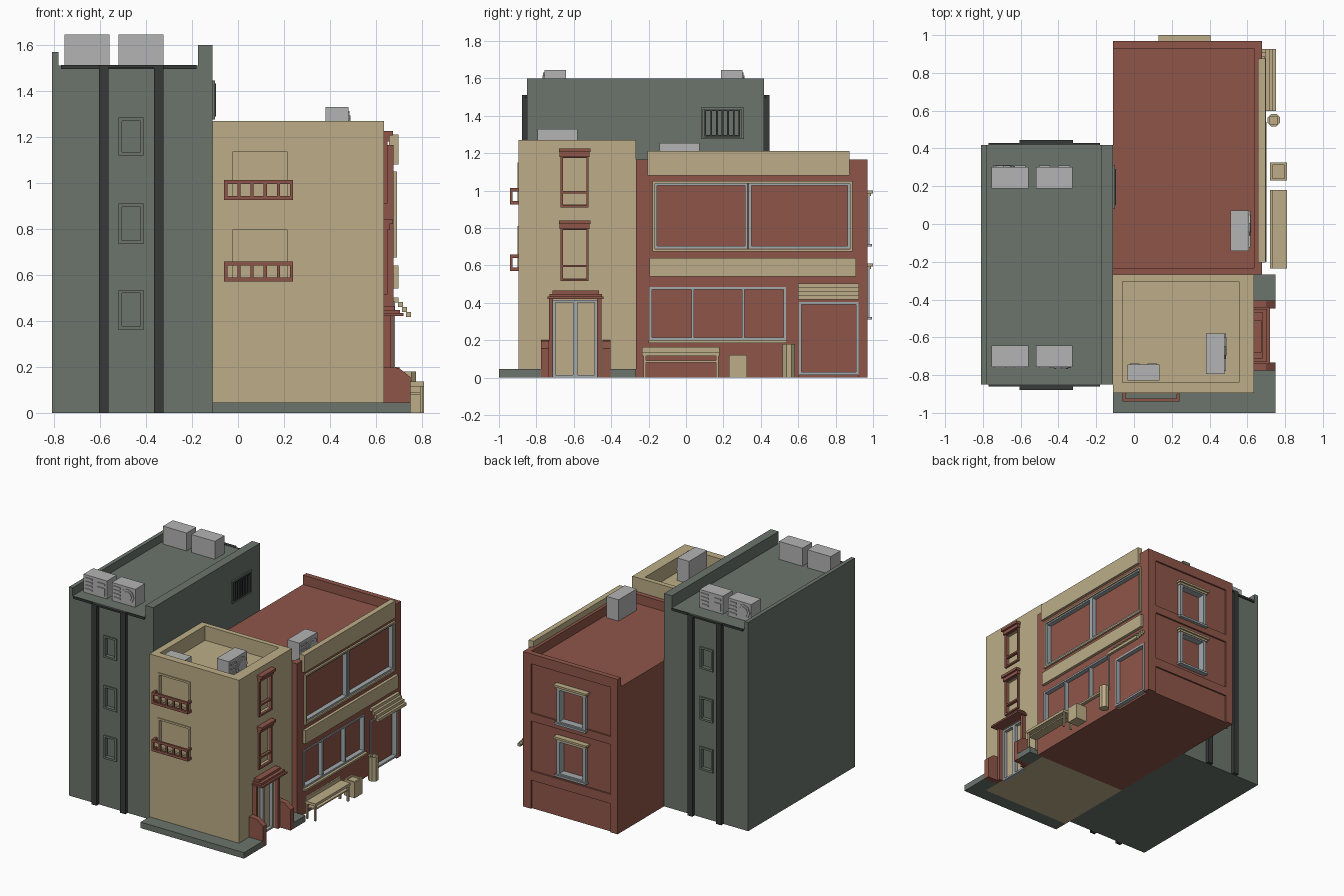
import bpy, bmesh, math
from mathutils import Matrix, Vector

if "Cube" in bpy.data.objects:
    bpy.data.objects.remove(bpy.data.objects["Cube"], do_unlink=True)


def material(name, *rgb):
    mat = bpy.data.materials.new(name)
    colour = [((c / 255 + .055) / 1.055) ** 2.4 for c in rgb] + [1]
    mat.use_nodes = True
    mat.diffuse_color = colour
    mat.node_tree.nodes["Principled BSDF"].inputs["Base Color"].default_value = colour
    return mat


GRAY = material("gray plaster", 108, 117, 108)
TAN = material("tan plaster", 189, 174, 136)
RED = material("red brick", 143, 86, 73)
DARK = material("dark metal", 55, 56, 56)
LIGHT = material("light gray metal", 180, 180, 180)
TRIM = material("pale window trim", 163, 170, 174)

# Main planes of the three buildings
LEFT, SPLIT, TAN_X, RED_X = -.81, -.11, .635, .677
TAN_Y, MID_Y, BACK_Y = -.895, -.268, .97
GRAY_F, GRAY_B = -.85, .418


def add_box(bm, x0, x1, y0, y1, z0, z1):
    lo, hi = Vector((x0, y0, z0)), Vector((x1, y1, z1))
    size = Matrix.Diagonal((*(hi - lo), 1))
    bmesh.ops.create_cube(bm, size=1, matrix=Matrix.Translation((lo + hi) / 2) @ size)


def finish(name, mat, bm):
    bmesh.ops.recalc_face_normals(bm, faces=bm.faces)
    mesh = bpy.data.meshes.new(name)
    bm.to_mesh(mesh)
    bm.free()
    mesh.materials.append(mat)
    obj = bpy.data.objects.new(name, mesh)
    bpy.context.collection.objects.link(obj)
    return obj


def boxes(name, mat, *parts):
    bm = bmesh.new()
    for part in parts:
        add_box(bm, *part)
    return finish(name, mat, bm)


def slab(axis, d0, d1, u0, u1, z0, z1):
    """Box on a wall: d is depth along the axis, u runs along the wall."""
    d0, d1 = min(d0, d1), max(d0, d1)
    return (d0, d1, u0, u1, z0, z1) if axis == "x" else (u0, u1, d0, d1, z0, z1)


def ring(axis, d0, d1, u0, u1, z0, z1, w):
    """Four bars framing a wall opening."""
    return [slab(axis, d0, d1, u0, u1, z0, z0 + w), slab(axis, d0, d1, u0, u1, z1 - w, z1),
            slab(axis, d0, d1, u0, u0 + w, z0 + w, z1 - w),
            slab(axis, d0, d1, u1 - w, u1, z0 + w, z1 - w)]


def cut(obj, *parts):
    cutter = boxes("cutter", obj.data.materials[0], *parts)
    cutter.hide_render = True
    mod = obj.modifiers.new("cut", "BOOLEAN")
    mod.operation, mod.object, mod.solver = "DIFFERENCE", cutter, "EXACT"
    bpy.context.view_layer.objects.active = obj
    bpy.ops.object.modifier_apply(modifier=mod.name)
    bpy.data.objects.remove(cutter, do_unlink=True)


def air_unit(name, x, y, z, w, d, h, turn=0, fan=False):
    """Roof unit standing at x, y, z; its detailed side faces -y before turning."""
    bm = bmesh.new()
    add_box(bm, -w / 2, w / 2, -d / 2, d / 2, 0, h)
    front = -d / 2
    for k in range(4):
        zc = h * (.18 + .2 * k)
        add_box(bm, -w * .42, -w * .12, front - .006, front, zc, zc + h * .08)
    if fan:
        spot = Matrix.Translation((w * .18, front, h / 2)) @ Matrix.Rotation(math.pi / 2, 4, "X")
        for radius, depth in ((.4, .012), (.28, .02)):
            bmesh.ops.create_cone(bm, cap_ends=True, segments=8, radius1=h * radius,
                                  radius2=h * radius, depth=depth, matrix=spot)
    else:
        add_box(bm, w * .12, w * .42, front - .006, front, h * .12, h * .55)
        add_box(bm, w * .12, w * .42, front - .006, front, h * .7, h * .8)
    place = Matrix.Translation((x, y, z)) @ Matrix.Rotation(math.radians(turn), 4, "Z")
    bm.transform(place)
    return finish(name, LIGHT, bm)


# Gray tower with side parapets
tower = boxes("gray_tower", GRAY, (LEFT, SPLIT, GRAY_F, GRAY_B, 0, 1.6))
cut(tower, (LEFT + .03, SPLIT - .065, -1.2, 1, 1.51, 2))
cut(tower, (LEFT - .1, LEFT + .03, -1.2, 1, 1.57, 2))
tower_rows = [(.36, .535), (.735, .91), (1.12, 1.285)]
for side, wall, out in (("front", GRAY_F, -1), ("back", GRAY_B, 1)):
    cut(tower, *[slab("y", wall - out * .02, wall + out * .1, -.505, -.425, a + .015, b - .015)
                 for a, b in tower_rows])
    bars = []
    for a, b in tower_rows:
        bars += ring("y", wall, wall + out * .008, -.52, -.41, a, b, .015)
    boxes(f"tower_{side}_window_frames", GRAY, *bars)
    boxes(f"tower_{side}_pilasters", DARK,
          *[slab("y", wall, wall + out * .028, u, u + .042, 0, 1.5) for u in (-.605, -.365)],
          slab("y", wall, wall + out * .028, -.605, -.323, 1.5, 1.512),
          slab("y", wall, wall + out * .01, -.77, -.18, 1.495, 1.512))
    for k, u in enumerate((-.657, -.422)):
        air_unit(f"tower_{side}_air_unit_{k}", u, -.7 if out < 0 else .245, 1.51, .195, .115, .135,
                 turn=0 if out < 0 else 180, fan=(k == 1) == (out < 0))

# Barred window on the tower side
bars = ring("x", SPLIT, SPLIT + .01, .08, .31, 1.275, 1.445, .012)
boxes("barred_window_frame", GRAY, *bars)
boxes("window_bars", DARK, *ring("x", SPLIT, SPLIT + .014, .1, .29, 1.288, 1.432, .008),
      *[slab("x", SPLIT, SPLIT + .012, u, u + .01, 1.29, 1.43) for u in (.13, .16, .19, .22, .25)])

# Tan corner building with sunken roof
corner = boxes("tan_building", TAN, (SPLIT, TAN_X, TAN_Y, MID_Y, 0, 1.27))
cut(corner, (SPLIT + .05, TAN_X - .08, TAN_Y + .055, MID_Y - .037, 1.16, 2))
balconies = [(.925, 1.15), (.57, .81)]
cut(corner, *[slab("y", TAN_Y - .1, TAN_Y + .02, -.025, .215, a + .01, b - .015) for a, b in balconies])
air_unit("corner_air_unit", .43, -.687, 1.16, .215, .1, .17, turn=90, fan=True)
air_unit("corner_low_air_unit", .05, -.787, 1.16, .17, .085, .1, turn=180)

# Front balconies
for k, (a, b) in enumerate(balconies):
    boxes(f"balcony_window_frame_{k}", TAN,
          *ring("y", TAN_Y - .006, TAN_Y, -.04, .23, a, b, .015))
    edge = TAN_Y - .045
    rails = []
    for z in (a, a + .07):
        rails += [slab("y", edge, edge + .015, -.06, .24, z, z + .018)]
        rails += [slab("y", edge, TAN_Y, u, u + .015, z, z + .018) for u in (-.06, .225)]
    rails += [slab("y", edge, edge + .012, u, u + .014, a, a + .08)
              for u in [-.06 + .0572 * i for i in range(6)]]
    boxes(f"balcony_{k}", RED, *rails)

# Red-framed windows on the right side of the corner building
side_rows = [(.515, .84), (.91, 1.225)]
cut(corner, *[slab("x", TAN_X - .02, TAN_X + .1, -.66, -.53, a + .015, b - .05) for a, b in side_rows],
    slab("x", TAN_X - .03, TAN_X + .1, -.71, -.475, -.1, .42))
for k, (a, b) in enumerate(side_rows):
    boxes(f"side_window_{k}", RED,
          *ring("x", TAN_X - .01, TAN_X + .015, -.67, -.52, a, b - .035, .013),
          slab("x", TAN_X - .01, TAN_X + .012, -.66, -.53, a + .075, a + .088),
          slab("x", TAN_X, TAN_X + .025, -.675, -.515, b - .045, b - .018),
          slab("x", TAN_X, TAN_X + .04, -.68, -.51, b - .02, b))

# Entrance with doors, stepped lintel and stoop walls
boxes("entrance_door_trim", TRIM,
      *ring("x", TAN_X - .03, TAN_X - .005, -.71, -.592, 0, .415, .013),
      *ring("x", TAN_X - .03, TAN_X - .005, -.592, -.475, 0, .415, .013))
boxes("entrance_surround", RED,
      *[slab("x", TAN_X, TAN_X + .03, u, u + .022, 0, .42) for u in (-.732, -.475)],
      slab("x", TAN_X, TAN_X + .085, -.74, -.44, .42, .433),
      slab("x", TAN_X, TAN_X + .07, -.73, -.45, .433, .448),
      slab("x", TAN_X, TAN_X + .045, -.715, -.465, .448, .465))
for side, y in (("front", -.775), ("back", -.447)):
    bm = bmesh.new()
    profile = [(TAN_X, 0), (.75, 0), (.75, .155), (.7, .195), (TAN_X, .2)]
    face = bm.faces.new([bm.verts.new((x, y, z)) for x, z in profile])
    extruded = bmesh.ops.extrude_face_region(bm, geom=[face])["geom"]
    bmesh.ops.translate(bm, vec=(0, .042, 0),
                        verts=[v for v in extruded if isinstance(v, bmesh.types.BMVert)])
    finish(f"stoop_wall_{side}", RED, bm)

# Pavement around the corner
boxes("pavement", GRAY, (SPLIT, .75, -1, TAN_Y, 0, .045), (TAN_X, .75, TAN_Y, -.775, 0, .045),
      (TAN_X, .75, -.405, MID_Y, 0, .045))

# Red shop building with sunken roof
shop = boxes("red_building", RED, (SPLIT, RED_X, MID_Y, BACK_Y, 0, 1.165))
cut(shop, (SPLIT - .1, TAN_X, MID_Y + .035, BACK_Y - .04, 1.095, 2))
back_rows = [(.7, 1), (.31, .61)]
cut(shop, *[slab("y", BACK_Y - .012, BACK_Y + .1, -.05, .61, a, b)
            for a, b in ((-.1, .215), (.285, .66), (.72, 1.09))])
cut(shop, *[slab("y", BACK_Y - .04, BACK_Y + .1, .165, .375, a + .02, b - .02) for a, b in back_rows])
cut(shop, *[slab("x", RED_X - .03, 1, *hole) for hole in
            ((-.165, .875, .69, 1.04), (-.19, .53, .205, .48), (.605, .92, -.1, .4))])
air_unit("shop_air_unit", .56, -.035, 1.095, .215, .1, .16, turn=90, fan=True)

# Shop front bands and window trim
boxes("shop_cornice", TAN, slab("x", RED_X - .02, RED_X + .02, -.205, .875, 1.08, 1.21))
boxes("shop_sign_band", TAN, slab("x", RED_X, RED_X + .022, -.195, .91, .54, .64))
boxes("upper_window_surround", TAN, *ring("x", RED_X - .01, RED_X + .014, -.18, .89, .675, 1.05, .013))
boxes("upper_window_trim", TRIM, *ring("x", RED_X - .03, RED_X + .005, -.168, .33, .69, 1.04, .014),
      *ring("x", RED_X - .03, RED_X + .005, .335, .878, .69, 1.04, .014))
boxes("lower_window_trim", TRIM, *ring("x", RED_X - .03, RED_X + .006, -.195, .535, .2, .485, .013),
      *[slab("x", RED_X - .03, RED_X + .003, u, u + .012, .21, .475) for u in (.03, .3)])
boxes("lower_window_sill", TAN, slab("x", RED_X, RED_X + .025, -.2, .54, .186, .2))
boxes("shop_door_trim", TRIM, *ring("x", RED_X - .03, RED_X + .004, .603, .922, .015, .405, .014))
boxes("awning", TAN, *[slab("x", RED_X + .018 * k, RED_X + .018 * (k + 1) + .004, .598, .926,
                            .48 - .021 * k, .502 - .021 * k) for k in range(4)])

# Back windows
for k, (a, b) in enumerate(back_rows):
    boxes(f"back_window_trim_{k}", TRIM, *ring("y", BACK_Y - .04, BACK_Y + .012, .15, .39, a, b - .015, .025),
          slab("y", BACK_Y - .02, BACK_Y + .025, .14, .4, a, a + .015))
    boxes(f"back_window_lintel_{k}", TAN, slab("y", BACK_Y - .02, BACK_Y + .03, .13, .405, b - .015, b),
          slab("y", BACK_Y - .02, BACK_Y + .018, .14, .395, b - .03, b - .015))

# Street furniture
boxes("bench", TAN, (.72, .81, -.235, .18, .115, .135), (.72, .732, -.235, .18, .135, .163),
      (.73, .8, -.22, .165, .08, .09),
      *[(x, x + .013, y, y + .013, 0, .115) for x in (.725, .792) for y in (-.228, .16)])
bin_box = boxes("bin", TAN, (.72, .81, .23, .325, 0, .12))
cut(bin_box, (.732, .798, .242, .313, .11, 1))
bm = bmesh.new()
bmesh.ops.create_cone(bm, cap_ends=True, segments=8, radius1=.036, radius2=.036, depth=.18,
                      matrix=Matrix.Translation((.74, .55, .09)) @ Matrix.Rotation(math.pi / 8, 4, "Z"))
planter = finish("planter", TAN, bm)
cut(planter, (.72, .76, .53, .57, .03, 1))
